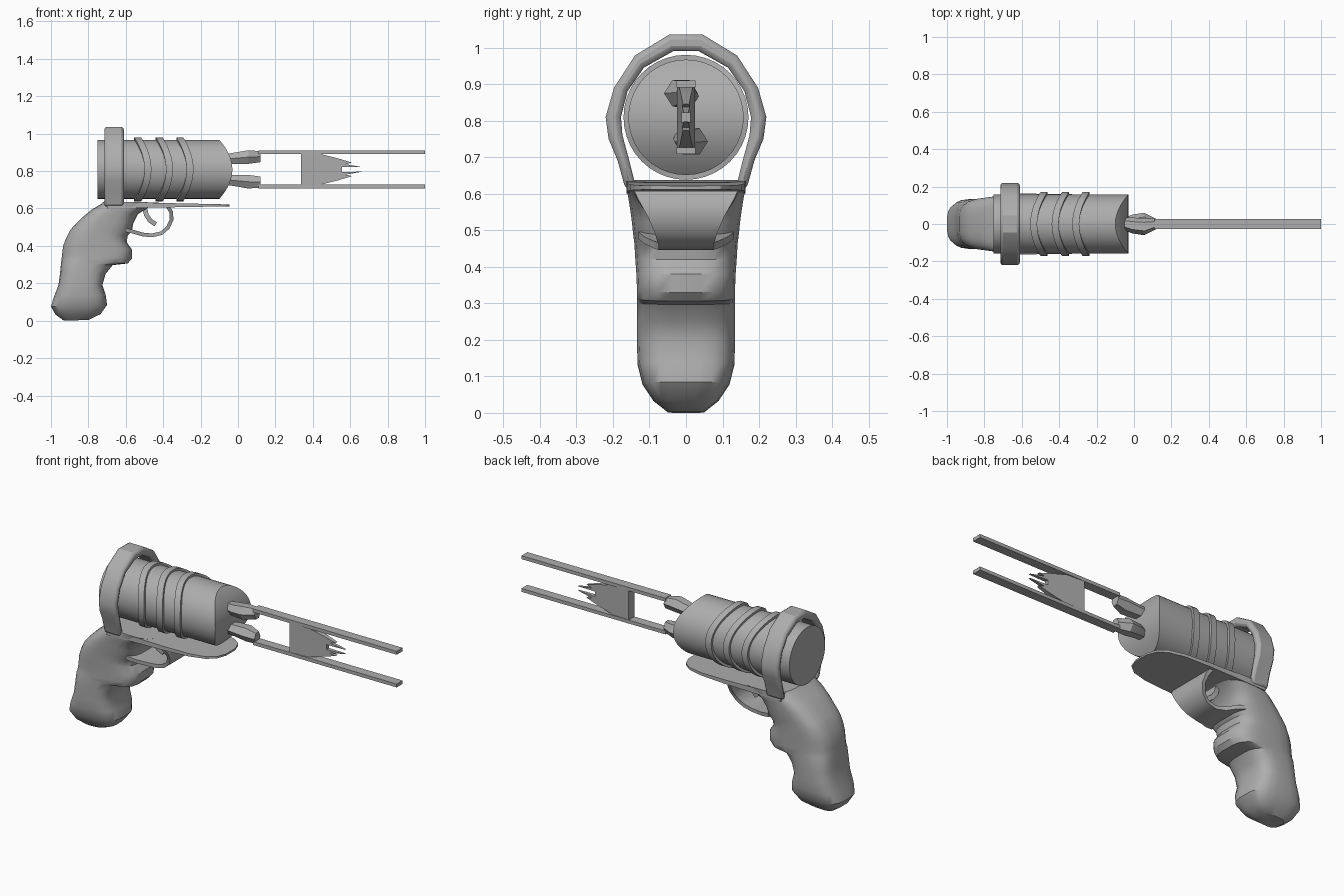
import bpy, bmesh, math
from mathutils import Vector

if "Cube" in bpy.data.objects:
    bpy.data.objects.remove(bpy.data.objects["Cube"])

grey = bpy.data.materials.new("grey_metal")
grey.diffuse_color = (0.42, 0.42, 0.42, 1)
grey.use_nodes = True
grey.node_tree.nodes["Principled BSDF"].inputs["Base Color"].default_value = grey.diffuse_color
CZ, R, N = 0.809, 0.158, 40      # barrel axis height, radius, sides


def loft(name, rings, closed=False, strip_end=False, bevel=0, angle=30):
    """Skin a list of point rings; cap both ends unless the rings form a closed loop."""
    bm = bmesh.new()
    vs = [[bm.verts.new(p) for p in ring] for ring in rings]
    n = len(vs[0])
    for a, b in zip(vs, vs[1:] + (vs[:1] if closed else [])):
        for i in range(n):
            j = (i + 1) % n
            bm.faces.new((a[i], a[j], b[j], b[i]))
    if not closed:
        bm.faces.new(vs[0])
        e = vs[-1]
        if strip_end:            # curved cap made of horizontal strips
            bm.faces.new((e[0], e[1], e[-1]))
            for i in range(1, n // 2 - 1):
                bm.faces.new((e[i], e[i + 1], e[n - i - 1], e[n - i]))
            bm.faces.new((e[n // 2 - 1], e[n // 2], e[n // 2 + 1]))
        else:
            bm.faces.new(e)
    bmesh.ops.recalc_face_normals(bm, faces=bm.faces)
    me = bpy.data.meshes.new(name)
    bm.to_mesh(me)
    bm.free()
    me.materials.append(grey)
    ob = bpy.data.objects.new(name, me)
    bpy.context.collection.objects.link(ob)
    bpy.ops.object.select_all(action='DESELECT')
    ob.select_set(True)
    bpy.context.view_layer.objects.active = ob
    bpy.ops.object.shade_smooth_by_angle(angle=math.radians(angle))
    if bevel:
        m = ob.modifiers.new("bevel", 'BEVEL')
        m.width, m.segments, m.limit_method = bevel, 2, 'ANGLE'
        m.angle_limit = math.radians(50)
    return ob


def circle(r, x, drop=0.0):
    """Circle about the barrel axis whose top and bottom are swept back by drop."""
    pts = []
    for i in range(N):
        a = 2 * math.pi * i / N
        pts.append((x - drop * math.cos(a) ** 2, r * math.sin(a), CZ + r * math.cos(a)))
    return pts


# Barrel with a rounded muzzle
loft("barrel", [circle(R, -0.75), circle(R, -0.03, 0.07)], strip_end=True)

# Three curved bands around the barrel
for k, x in enumerate((-0.50, -0.385, -0.275)):
    loft(f"barrel_band_{k + 1}",
         [circle(0.15, x, 0.055), circle(0.171, x, 0.055),
          circle(0.171, x + 0.037, 0.055), circle(0.15, x + 0.037, 0.055)], closed=True)

# Collar: horseshoe frame standing on the grip
outer = [(0.165, 0.61), (0.187, 0.69), (0.212, 0.75), (0.22, 0.81), (0.197, 0.89),
         (0.14, 0.978), (0.045, 1.036)]
inner = [(0.035, 0.99), (0.115, 0.945), (0.16, 0.88), (0.178, 0.81), (0.174, 0.76),
         (0.155, 0.69), (0.135, 0.61)]
half_out = outer + [(-y, z) for y, z in reversed(outer)]
half_in = [(-y, z) for y, z in reversed(inner)] + inner
loop = half_out + half_in
loft("collar", [[(x, y, z) for y, z in loop] for x in (-0.715, -0.61)], bevel=0.015)

# Grip: rounded sections given as back x, z, front x, z, half width
sections = [
    (-0.93, 0.0, -0.80, 0.004, 0.05), (-0.975, 0.032, -0.735, 0.035, 0.09),
    (-1.0, 0.075, -0.70, 0.085, 0.12), (-0.985, 0.125, -0.708, 0.14, 0.133),
    (-0.96, 0.19, -0.725, 0.19, 0.135), (-0.952, 0.25, -0.708, 0.25, 0.135),
    (-0.946, 0.31, -0.67, 0.297, 0.135), (-0.943, 0.33, -0.59, 0.306, 0.135),
    (-0.94, 0.36, -0.568, 0.33, 0.135), (-0.935, 0.40, -0.567, 0.38, 0.137),
    (-0.92, 0.44, -0.595, 0.42, 0.14), (-0.90, 0.48, -0.59, 0.455, 0.142),
    (-0.88, 0.505, -0.568, 0.475, 0.145), (-0.83, 0.555, -0.56, 0.52, 0.15),
    (-0.78, 0.595, -0.535, 0.57, 0.157), (-0.735, 0.622, -0.48, 0.605, 0.163),
    (-0.715, 0.638, -0.42, 0.632, 0.163)]


def rounded(v):
    return math.copysign(abs(v) ** 0.6, v)


rings = []
for xb, zb, xf, zf, w in sections:
    ring = []
    for i in range(24):
        a = 2 * math.pi * (i + 0.5) / 24
        t = 0.5 + 0.5 * rounded(math.cos(a)) / rounded(math.cos(math.pi / 24))
        ring.append((xb + (xf - xb) * t, w * rounded(math.sin(a)), zb + (zf - zb) * t))
    rings.append(ring)
loft("grip", rings, angle=35)

# Tapering rest plate below the barrel
edge = [(-0.70, 0.163), (-0.35, 0.16), (-0.2, 0.152), (-0.11, 0.13), (-0.065, 0.095), (-0.045, 0.04)]
outline = edge + [(x, -y) for x, y in reversed(edge)]
loft("rest_plate", [[(x, y, 0.60 + 0.018 * (x + 0.7)) for x, y in outline],
                    [(x, y, 0.636 - 0.022 * (x + 0.7)) for x, y in outline]])


def strap(name, path, thick):
    """Flat band along an x-z path; each point carries a half width."""
    rings = []
    for i, (x, z, w) in enumerate(path):
        a, b = path[max(i - 1, 0)], path[min(i + 1, len(path) - 1)]
        d = Vector((b[0] - a[0], b[1] - a[1])).normalized() * thick / 2
        rings.append([(x - s * d.y, t * w, z + s * d.x)
                      for s, t in ((1, 1), (1, -1), (-1, -1), (-1, 1))])
    loft(name, rings)


# Trigger guard flaring out at both ends, and the trigger inside it
strap("trigger_guard", [(-0.60, 0.485, 0.13), (-0.55, 0.473, 0.115), (-0.51, 0.461, 0.09),
                        (-0.46, 0.456, 0.075), (-0.41, 0.468, 0.075), (-0.375, 0.497, 0.085),
                        (-0.355, 0.54, 0.105), (-0.357, 0.58, 0.13), (-0.375, 0.61, 0.145)], 0.02)
strap("trigger", [(-0.50, 0.61, 0.04), (-0.49, 0.565, 0.04), (-0.47, 0.535, 0.037),
                  (-0.44, 0.515, 0.032)], 0.025)

# Upper and lower claws and rails: the lower set is the upper one turned half round the axis
for name, s in (("upper", 1), ("lower", -1)):
    rings = []
    for x, y, z, ry, rz in ((-0.07, 0.005, 0.055, 0.03, 0.03), (-0.01, -0.008, 0.06, 0.042, 0.036),
                            (0.055, -0.014, 0.066, 0.046, 0.042), (0.12, 0.0, 0.068, 0.027, 0.034)):
        rings.append([(x, s * (y + ry * math.cos(i * math.pi / 3)),
                       CZ + s * (z + rz * math.sin(i * math.pi / 3))) for i in range(6)])
    loft(name + "_claw", rings, angle=15)
    loft(name + "_rail", [[(x, y, CZ + s * z) for y, z in
                           ((-0.026, 0.082), (0.026, 0.082), (0.026, 0.101), (-0.026, 0.101))]
                          for x in (0.11, 1.0)])

# Spiked fork plate between the rails, thinning toward its tips
spikes = [(0.337, 0.084), (0.435, 0.084), (0.53, 0.06), (0.61, 0.036), (0.575, 0.028),
          (0.665, 0.012), (0.555, 0.014)]
shape = spikes + [(x, -z) for x, z in reversed(spikes)]
loft("fork_plate", [[(x, s * (0.025 - 0.06 * (x - 0.337)), CZ + z) for x, z in shape]
                    for s in (-1, 1)])
